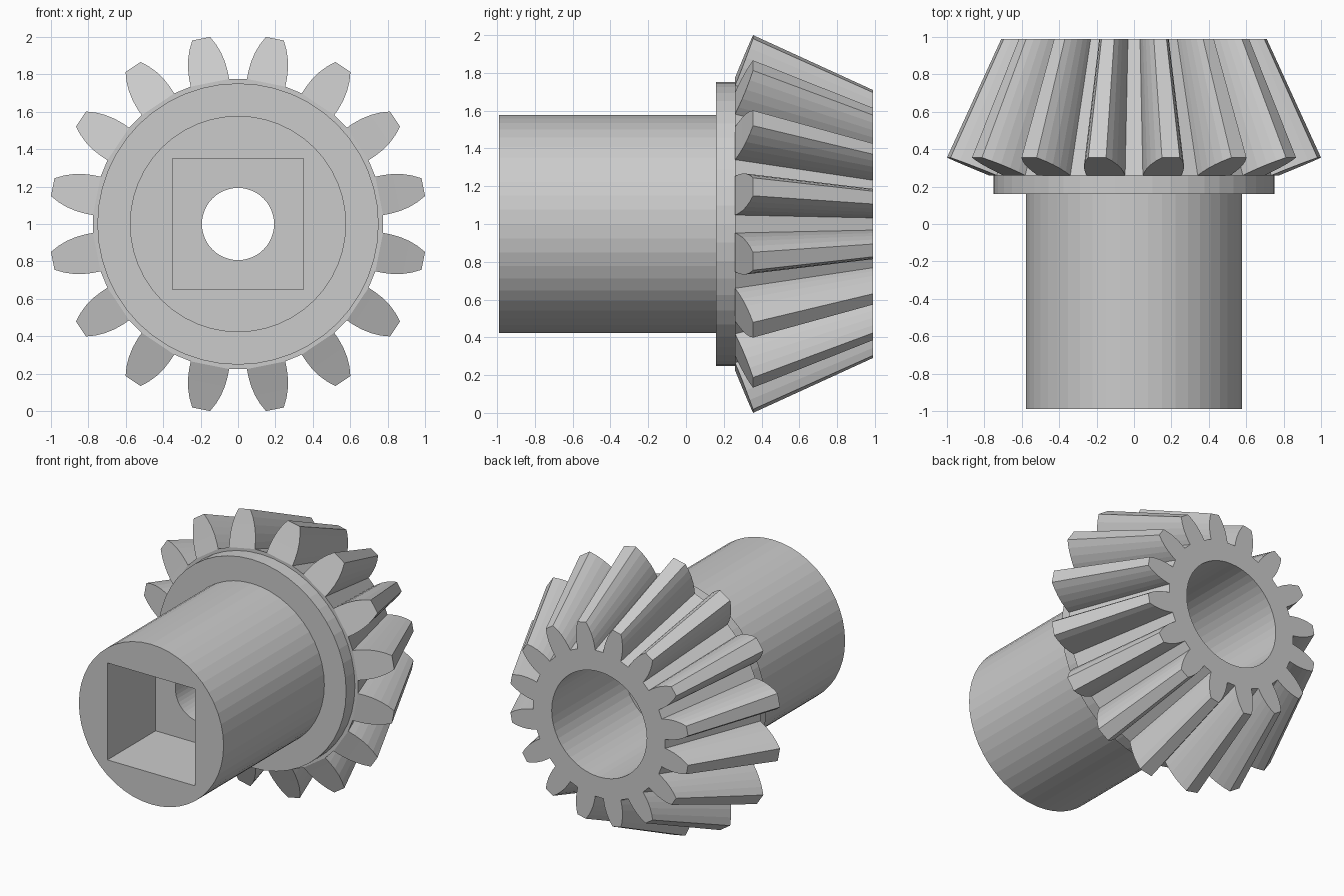
import bpy, bmesh
from math import sin, cos, pi, radians

if "Cube" in bpy.data.objects:
    bpy.data.objects.remove(bpy.data.objects["Cube"])

TEETH, SIDES = 16, 48
FRONT, BACK, APEX = -0.99, 0.99, 2.54   # hub end, small gear end, cone apex (along y)


def pt(r, a, y):
    """Point at radius r and angle a around the gear axis (y, at height 1)."""
    return (r * sin(a), y, 1 + r * cos(a))


def finish(bm, name):
    bmesh.ops.recalc_face_normals(bm, faces=bm.faces)
    me = bpy.data.meshes.new(name)
    bm.to_mesh(me)
    bm.free()
    ob = bpy.data.objects.new(name, me)
    bpy.context.collection.objects.link(ob)
    return ob


def lathe(name, profile, sides=SIDES, start=0.0):
    """Closed solid turned from (radius, y) points."""
    bm = bmesh.new()
    rings = [[bm.verts.new(pt(r, start + 2 * pi * i / sides, y)) for i in range(sides)]
             for r, y in profile]
    for a, b in zip(rings, rings[1:]):
        for i in range(sides):
            j = (i + 1) % sides
            bm.faces.new((a[i], a[j], b[j], b[i]))
    bm.faces.new(rings[0])
    bm.faces.new(rings[-1])
    return finish(bm, name)


def toothed_crown(name):
    """Straight bevel teeth: back-cone profile drawn toward the apex."""
    flank = [(0.777, 7.75), (0.82, 7.35), (0.87, 6.65), (0.92, 5.6), (0.967, 4.3), (1.011, 2.75)]
    outline = [(r, -h) for r, h in flank] + [(r, h) for r, h in reversed(flank)]
    n = len(outline)
    bm = bmesh.new()
    big, small = [], []
    for t in range(TEETH):
        mid = 2 * pi * (t + 0.5) / TEETH
        for r, h in outline:
            y = 0.26 + (r - 0.777) * 0.095 / 0.234
            a = mid + radians(h)
            big.append(bm.verts.new(pt(r, a, y)))
            small.append(bm.verts.new(pt(r * (APEX - BACK) / (APEX - y), a, BACK)))
    total = len(big)
    # flanks, tips and root lands
    for i in range(total):
        j = (i + 1) % total
        bm.faces.new((big[i], big[j], small[j], small[i]))
    # sloping heel of every tooth
    for t in range(TEETH):
        v = big[t * n:(t + 1) * n]
        for i in range(n // 2 - 1):
            bm.faces.new((v[i], v[i + 1], v[n - 2 - i], v[n - 1 - i]))
    # flat ends
    bm.faces.new([big[t * n + k] for t in range(TEETH) for k in (0, n - 1)])
    bm.faces.new(small)
    return finish(bm, name)


def combine(target, other, operation):
    mod = target.modifiers.new(operation.lower(), 'BOOLEAN')
    mod.object, mod.operation, mod.solver = other, operation, 'EXACT'
    other.hide_render = True
    bpy.context.view_layer.objects.active = target
    bpy.ops.object.modifier_apply(modifier=mod.name)
    bpy.data.objects.remove(other)


# toothed crown joined to the hub with its flange
gear = toothed_crown("bevel_gear")
hub = lathe("hub", [(0.578, FRONT), (0.578, 0.16), (0.752, 0.16), (0.752, 0.265), (0.6, 0.32)])
combine(gear, hub, 'UNION')

# square drive socket, narrow through hole, wide bore
cutters = [
    lathe("square_socket", [(0.35 * 2 ** 0.5, FRONT - 0.1), (0.35 * 2 ** 0.5, -0.44)], 4, pi / 4),
    lathe("through_hole", [(0.193, -0.6), (0.193, 0.5)]),
    lathe("wide_bore", [(0.38, 0.17), (0.38, BACK + 0.1)]),
]
for cutter in cutters:
    combine(gear, cutter, 'DIFFERENCE')
